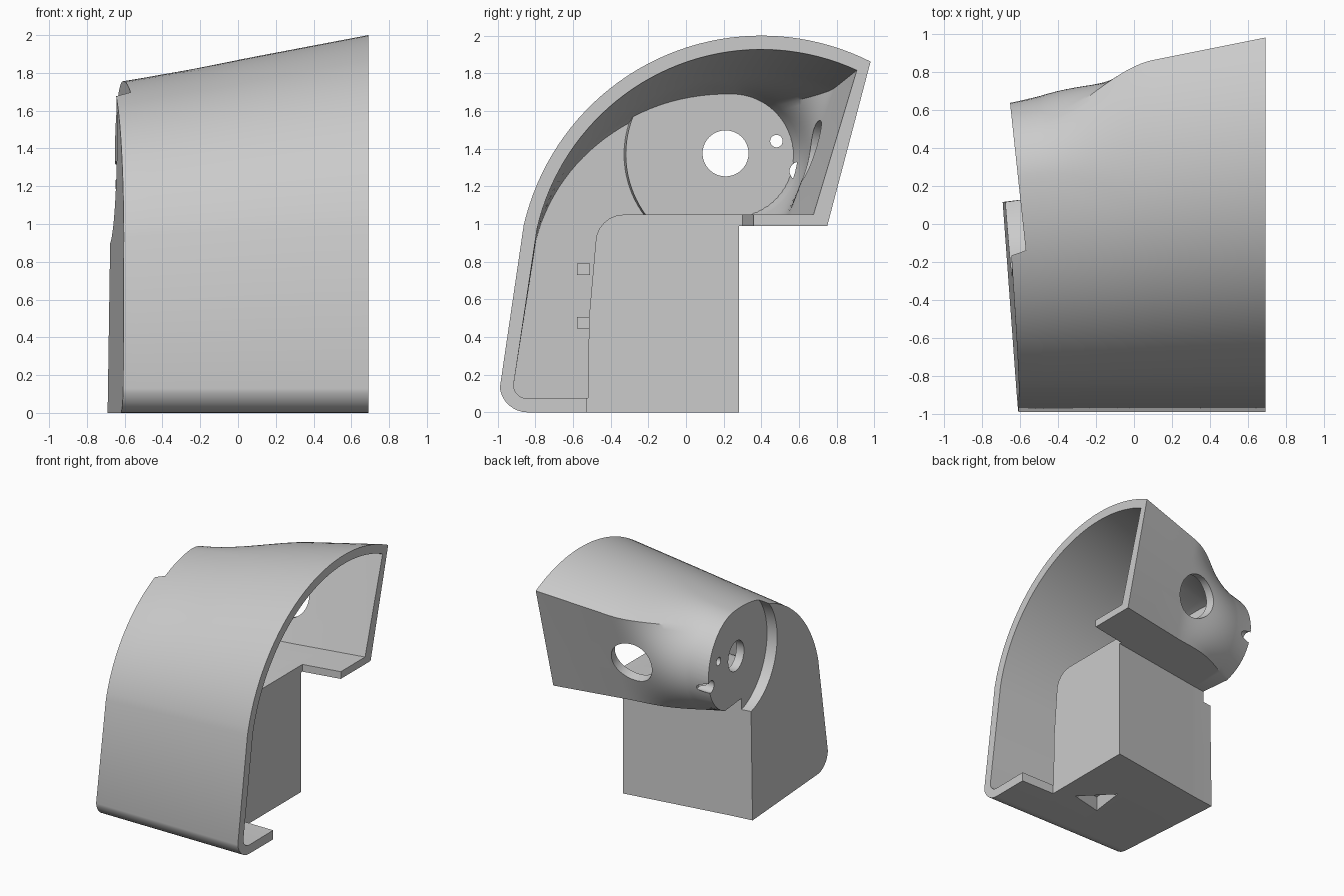
import bpy, bmesh, math
from mathutils import Vector

cube = bpy.data.objects.get("Cube")
if cube:
    bpy.data.objects.remove(cube)

grey = bpy.data.materials.new("plain grey")
grey.use_nodes = True
colour = (0.6, 0.6, 0.6, 1)
grey.diffuse_color = colour
grey.node_tree.nodes["Principled BSDF"].inputs["Base Color"].default_value = colour

RIM = 0.69


def finish(name, bm):
    bmesh.ops.recalc_face_normals(bm, faces=bm.faces)
    mesh = bpy.data.meshes.new(name)
    bm.to_mesh(mesh)
    bm.free()
    mesh.materials.append(grey)
    ob = bpy.data.objects.new(name, mesh)
    bpy.context.collection.objects.link(ob)
    return ob


def loft(name, rings):
    bm = bmesh.new()
    loops = [[bm.verts.new(p) for p in ring] for ring in rings]
    n = len(loops[0])
    for a, b in zip(loops, loops[1:]):
        for i in range(n):
            j = (i + 1) % n
            bm.faces.new((a[i], a[j], b[j], b[i]))
    bm.faces.new(loops[0])
    bm.faces.new(loops[-1])
    return finish(name, bm)


def prism(name, plan, z0, z1):
    return loft(name, [[(x, y, z) for x, y in plan] for z in (z0, z1)])


def cylinder(name, centre, axis, radius, length, sides=64):
    bm = bmesh.new()
    bmesh.ops.create_cone(bm, cap_ends=True, segments=sides,
                          radius1=radius, radius2=radius, depth=length)
    turn = Vector(axis).to_track_quat('Z', 'Y').to_matrix().to_4x4()
    turn.translation = centre
    bm.transform(turn)
    return finish(name, bm)


def cut(target, cutter):
    mod = target.modifiers.new("cut", 'BOOLEAN')
    mod.operation = 'DIFFERENCE'
    mod.solver = 'EXACT'
    mod.object = cutter
    bpy.context.view_layer.objects.active = target
    bpy.ops.object.modifier_apply(modifier=mod.name)
    bpy.data.objects.remove(cutter)


def side_plane(y, z):
    return -0.69 + 0.073 * (0.11 - y) + 0.015 * z


def section(x, inset, floor, lower):
    """Tapered hood profile blending from a flat back to a round boss."""
    d = RIM - x
    w = min(1, max(0, (0.1 - x) / 0.6))
    w = w * w * (3 - 2 * w)
    cy = 0.4 - 0.12 * d
    a = 1.295 - 0.12 * d - inset
    b = 1.3 - 0.19 * d - inset
    r = b + 0.7 - 1.36
    back = 0.98 - 0.2 * d - inset
    end = math.acos((back - cy) / a)
    low = Vector((0.75 - 0.2 * d - inset, floor))
    corner = Vector((back, 0.7 + b * math.sin(end)))
    start, split = math.radians(167), math.radians(50)
    last = math.asin(max(-1, (floor - 1.36) / r))

    def round_point(t):
        if t > math.pi / 2:
            return Vector((cy + a * math.cos(t), 0.7 + b * math.sin(t)))
        return Vector((cy + r * math.cos(t), 1.36 + r * math.sin(t)))

    pts = []
    for i in range(41):
        f = i / 40
        t = start + (end - start) * f
        flat = Vector((cy + a * math.cos(t), 0.7 + b * math.sin(t)))
        pts.append(flat.lerp(round_point(start + (split - start) * f), w))
    for i in range(1, 21):
        f = i / 20
        boss = round_point(split + (last - split) * f)
        pts.append(corner.lerp(low, f).lerp(boss, w))
    pts += [Vector(p) for p in lower(d)]
    # rounded lower front edge
    for i in range(9):
        t = -math.pi / 2 - i / 8 * math.radians(82)
        pts.append(Vector((-0.84 + (0.15 - inset) * math.cos(t),
                           0.15 + (0.15 - inset) * math.sin(t))))
    return pts


def hood(name, first, inset, floor, lower, side_offset):
    xs = [first, 0.4] + [0.1 - 0.03 * i for i in range(21)]
    rings = [[(x, *p) for p in section(x, inset, floor, lower)] for x in xs]
    rings.append([(side_plane(*p) + side_offset, *p)
                  for p in section(-0.65, inset, floor, lower)])
    return loft(name, rings)


def block_back(d):
    y = 0.33 - 0.16 * d
    return [(y, 0.99), (y, 0)]


def block_front(d):
    fillet = [(-0.33 + 0.15 * math.cos(t), 0.9 + 0.15 * math.sin(t))
              for t in (math.radians(90 + 15 * i) for i in range(7))]
    return fillet + [(-0.515, 0.5), (-0.52, 0.075)]


# Outer body and hollow interior
body = hood("housing", RIM, 0, 0.99, block_back, 0)
cavity = hood("cavity_cutter", 0.74, 0.073, 1.05, block_front, 0.07)

# Round mounting seat: sunk outside, raised inside
axis = Vector((0.75, 0.08, 0)).normalized()
seat = Vector((-0.606, 0.21, 1.37))
cut(cavity, cylinder("seat_bump", seat + axis * (0.07 - 0.5), axis, 0.54, 1, 96))
cut(body, cavity)
cut(body, cylinder("seat_recess", seat - axis * 0.5, axis, 0.48, 1, 96))

# Open corner beside the block
cut(body, prism("corner_cutter",
                [(0.38, -0.525), (0.9, -0.525), (0.9, 0.4), (0.38, 0.3)], -0.1, 1.2))

# Seat holes
for y, z, r in ((0.21, 1.375, 0.122), (-0.055, 1.305, 0.033), (0.48, 1.44, 0.033)):
    cut(body, cylinder("seat_hole", (-0.6, y, z), (1, 0, 0), r, 0.5))

# Cable notch on the seat edge
cut(body, cylinder("cable_notch", (-0.62, 0.6, 1.28), (1, 0, 0), 0.05, 0.2, 32))

# Opening in the back wall
cut(body, cylinder("back_opening", (-0.01, 0.69, 1.375), (-0.2, 1, -0.26), 0.175, 0.4))

# Blind holes in the block and hole in the side wall
for y, z in ((-0.01, 0.825), (-0.29, 0.305)):
    cut(body, cylinder("block_hole", (0.38, y, z), (1, 0, 0), 0.083, 0.5))
cut(body, cylinder("side_hole", (-0.65, -0.42, 0.62), (1, 0.07, 0), 0.1, 0.3))

# Triangular pocket underneath
cut(body, prism("pocket", [(0.22, -0.445), (-0.01, -0.21), (-0.05, -0.51)], -0.1, 0.12))

# Small clips on the inner side wall
for i, z in enumerate((0.475, 0.76)):
    prism("inner_clip_%d" % (i + 1),
          [(-0.6, -0.58), (-0.5, -0.58), (-0.5, -0.51), (-0.6, -0.51)],
          z - 0.03, z + 0.03)

bpy.ops.object.select_all(action='DESELECT')
body.select_set(True)
bpy.context.view_layer.objects.active = body
bpy.ops.object.shade_smooth_by_angle(angle=math.radians(30))
